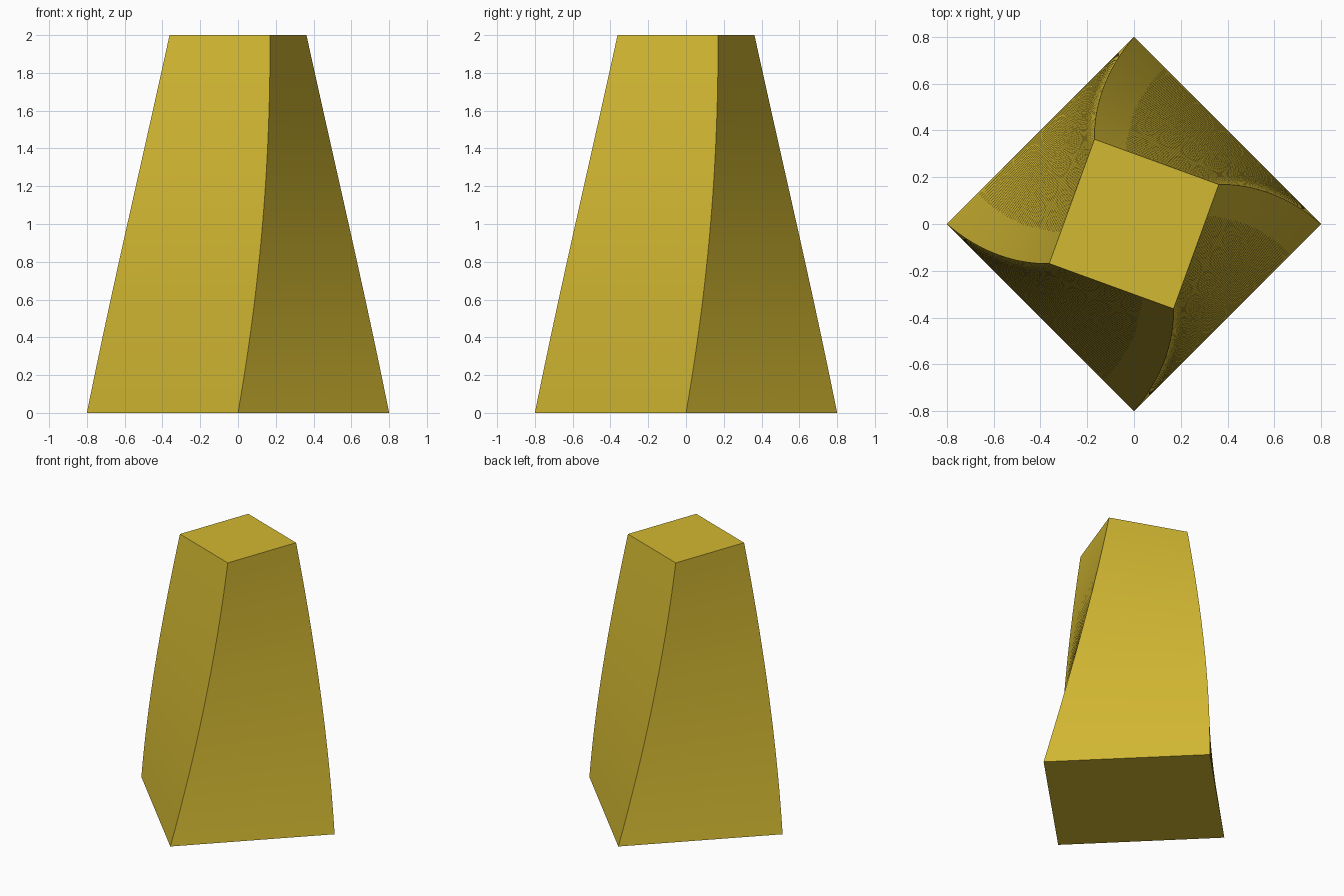
import bpy, bmesh, math
from mathutils import Matrix

if "Cube" in bpy.data.objects:
    bpy.data.objects.remove(bpy.data.objects["Cube"])

HEIGHT = 2.0
BASE_RADIUS, TOP_RADIUS = 0.8, 0.4   # centre to corner
TWIST = math.radians(25)
LAYERS = 48

# Four-sided frustum with its corners on the axes, standing on z = 0
bm = bmesh.new()
bmesh.ops.create_cone(bm, cap_ends=True, cap_tris=False, segments=4,
                      radius1=BASE_RADIUS, radius2=TOP_RADIUS, depth=HEIGHT,
                      matrix=Matrix.Translation((0, 0, HEIGHT / 2)))

# Slice the corner edges into even layers
rising = [e for e in bm.edges if abs(e.verts[0].co.z - e.verts[1].co.z) > 1]
bmesh.ops.subdivide_edges(bm, edges=rising, cuts=LAYERS - 1, use_grid_fill=True)

# Turn each layer in proportion to its height
for v in bm.verts:
    v.co = Matrix.Rotation(TWIST * v.co.z / HEIGHT, 3, 'Z') @ v.co
bmesh.ops.recalc_face_normals(bm, faces=bm.faces)

mesh = bpy.data.meshes.new("twisted_tower")
bm.to_mesh(mesh)
bm.free()
tower = bpy.data.objects.new("twisted_tower", mesh)
bpy.context.collection.objects.link(tower)

# Single golden yellow colour
gold = bpy.data.materials.new("golden_yellow")
gold.diffuse_color = (0.65, 0.48, 0.032, 1)
gold.use_nodes = True
gold.node_tree.nodes["Principled BSDF"].inputs["Base Color"].default_value = gold.diffuse_color
mesh.materials.append(gold)

# Smooth twisted sides, crisp corners and caps
bpy.context.view_layer.objects.active = tower
tower.select_set(True)
bpy.ops.object.shade_smooth_by_angle(angle=math.radians(30))
